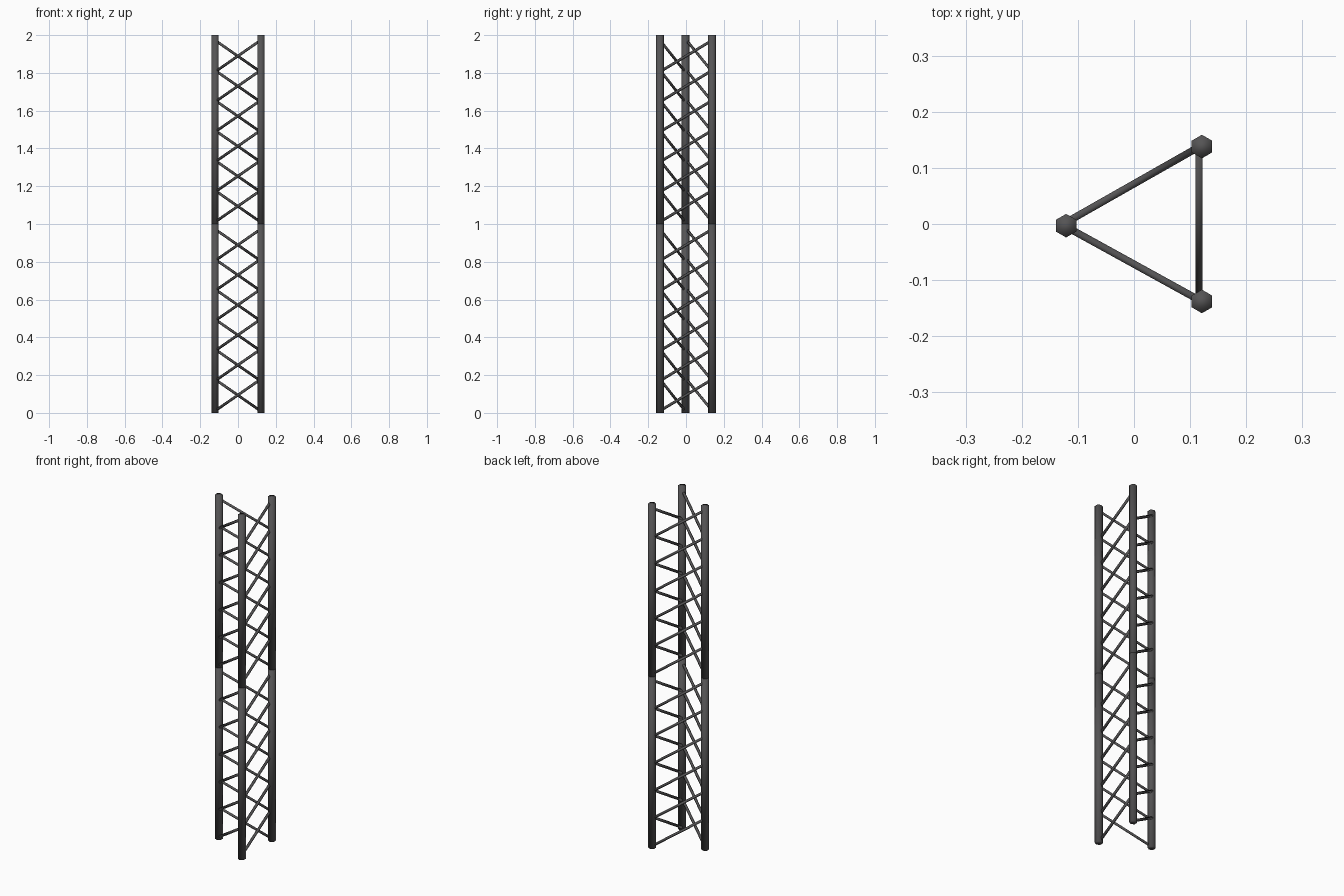
import bpy, math
from mathutils import Vector

if "Cube" in bpy.data.objects:
    bpy.data.objects.remove(bpy.data.objects["Cube"])

metal = bpy.data.materials.new("dark grey metal")
metal.diffuse_color = (0.09, 0.088, 0.09, 1)
metal.use_nodes = True
metal.node_tree.nodes["Principled BSDF"].inputs["Base Color"].default_value = metal.diffuse_color


def tube(name, a, b, radius, sides, turn=0.0):
    """Capped, smooth-shaded prism running from a to b."""
    a, b = Vector(a), Vector(b)
    d = b - a
    bpy.ops.mesh.primitive_cylinder_add(vertices=sides, radius=radius, depth=d.length,
                                        location=(a + b) / 2)
    ob = bpy.context.object
    if abs(d.x) + abs(d.y) < 1e-6:
        ob.rotation_euler = (0, 0, turn)
    else:
        ob.rotation_euler = d.to_track_quat('Z', 'Y').to_euler()
    ob.name = name
    ob.data.materials.append(metal)
    ob.data.shade_smooth()
    return ob


# Three vertical hexagonal chords, each made of two stacked sections
chords = {"left": (-0.121, -0.003), "front": (0.121, -0.138), "back": (0.121, 0.138)}
for key, (x, y) in chords.items():
    for s in range(2):
        tube(f"{key}_chord_{s}", (x, y, s), (x, y, s + 1), 0.021, 6)

# Lacing rods: every panel rises the same way round the triangle
panels = {
    "front_panel": ((-0.119, -0.006), (0.117, -0.136)),
    "right_panel": ((0.116, -0.136), (0.116, 0.136)),
    "back_panel": ((0.117, 0.138), (-0.119, 0.004)),
}
pitch, half_rise = 0.159, 0.082
for key, (lo, hi) in panels.items():
    for s in range(2):
        for i in range(6):
            mid = s + 0.094 + i * pitch
            tube(f"{key}_rod_{s}_{i}", (*lo, mid - half_rise), (*hi, mid + half_rise), 0.0075, 6)
